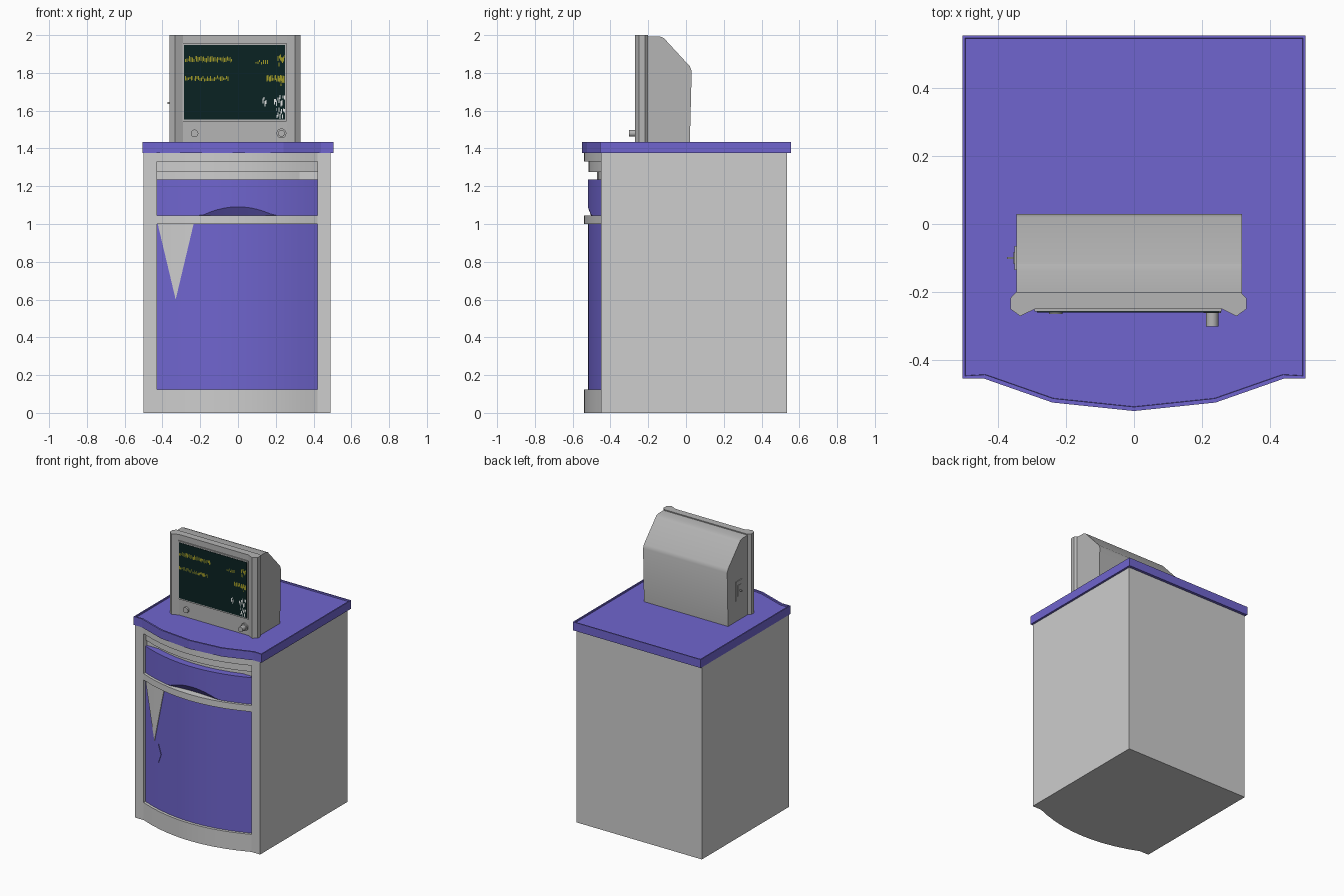
import bpy, bmesh, math, random
from mathutils import Matrix

if "Cube" in bpy.data.objects:
    bpy.data.objects.remove(bpy.data.objects["Cube"])

random.seed(4)


def mat(name, r, g, b):
    m = bpy.data.materials.new(name)
    m.diffuse_color = (r, g, b, 1)
    m.use_nodes = True
    m.node_tree.nodes["Principled BSDF"].inputs["Base Color"].default_value = m.diffuse_color
    return m


PURPLE = mat("purple", 0.16, 0.13, 0.62)
LIGHT = mat("light_grey", 0.61, 0.61, 0.61)
GREY = mat("monitor_grey", 0.46, 0.46, 0.46)
SCREEN = mat("dark_teal", 0.003, 0.016, 0.016)
YELLOW = mat("yellow", 0.35, 0.32, 0.02)
WHITE = mat("white", 0.85, 0.85, 0.85)
CX = -0.005  # cabinet centre line


def finish(bm, name, material, smooth=False):
    bmesh.ops.recalc_face_normals(bm, faces=bm.faces[:])
    me = bpy.data.meshes.new(name)
    bm.to_mesh(me)
    bm.free()
    me.materials.append(material)
    ob = bpy.data.objects.new(name, me)
    bpy.context.collection.objects.link(ob)
    if smooth:
        bpy.ops.object.select_all(action='DESELECT')
        ob.select_set(True)
        bpy.context.view_layer.objects.active = ob
        bpy.ops.object.shade_smooth_by_angle(angle=math.radians(25))
    return ob


def prism_mesh(pts, lo, hi, axis='z'):
    """Extrude a 2D outline along z (points are x,y) or along x (points are y,z)."""
    bm = bmesh.new()
    put = (lambda p, t: (p[0], p[1], t)) if axis == 'z' else (lambda p, t: (t, p[0], p[1]))
    a = [bm.verts.new(put(p, lo)) for p in pts]
    b = [bm.verts.new(put(p, hi)) for p in pts]
    bm.faces.new(a)
    top = bm.faces.new(b)
    for i in range(len(pts)):
        j = (i + 1) % len(pts)
        bm.faces.new((a[i], a[j], b[j], b[i]))
    bmesh.ops.recalc_face_normals(bm, faces=bm.faces[:])
    return bm, top


def prism(name, pts, lo, hi, material, axis='z', smooth=False):
    return finish(prism_mesh(pts, lo, hi, axis)[0], name, material, smooth)


def box(name, x0, x1, y0, y1, z0, z1, material):
    return prism(name, [(x0, y0), (x1, y0), (x1, y1), (x0, y1)], z0, z1, material)


def bow(x):
    """Depth of the bowed cabinet front."""
    return -0.54 + 0.09 * ((x - CX) / 0.425) ** 2


def slab(name, z0, z1, off, material):
    xs = [CX - 0.425 + 0.85 * i / 10 for i in range(11)]
    pts = [(x, bow(x) + off) for x in xs] + [(xs[-1], -0.40), (xs[0], -0.40)]
    return prism(name, pts, z0, z1, material, smooth=True)


def plate(name, cols, off, material):
    """Thin plate following the bow; cols are (x, z_low, z_high)."""
    bm = bmesh.new()
    rows = [[bm.verts.new((x, bow(x) + off + dy, z)) for dy, z in
             ((0, lo), (0, hi), (0.006, hi), (0.006, lo))] for x, lo, hi in cols]
    for a, b in zip(rows, rows[1:]):
        for k in range(4):
            bm.faces.new((a[k], a[(k + 1) % 4], b[(k + 1) % 4], b[k]))
    bm.faces.new(rows[0])
    bm.faces.new(rows[-1])
    bmesh.ops.remove_doubles(bm, verts=bm.verts[:], dist=1e-5)
    return finish(bm, name, material)


def cylinder(name, x, z, r, y0, y1, material):
    bm = bmesh.new()
    bmesh.ops.create_cone(bm, cap_ends=True, segments=20, radius1=r, radius2=r, depth=y1 - y0,
                          matrix=Matrix.Translation((x, (y0 + y1) / 2, z)) @ Matrix.Rotation(math.pi / 2, 4, 'X'))
    return finish(bm, name, material, True)


# Cabinet body, stiles and bowed rails
box("cabinet_body", -0.50, 0.49, -0.415, 0.535, 0, 1.38, LIGHT)
box("left_stile", -0.50, -0.43, -0.45, -0.41, 0, 1.38, LIGHT)
box("right_stile", 0.42, 0.49, -0.45, -0.41, 0, 1.38, LIGHT)
slab("bottom_rail", 0, 0.125, 0, LIGHT)
slab("middle_rail", 1.0, 1.045, 0, LIGHT)
slab("top_rail", 1.33, 1.38, 0, LIGHT)
slab("top_rail_step", 1.275, 1.33, 0.025, LIGHT)
slab("drawer_gap", 1.23, 1.28, 0.07, LIGHT)

# Door with tapered panel and diamond
slab("door", 0.12, 1.005, 0.02, PURPLE)
tri = []
for i in range(9):
    x = -0.425 + 0.19 * i / 8
    low = 1.0 - 0.4 * (1 - abs(x + 0.33) / 0.095)
    tri.append((x, low, 1.0))
plate("door_wedge", tri, 0.015, LIGHT)
plate("door_diamond", [(-0.315, 0.525, 0.525), (-0.29, 0.46, 0.59), (-0.265, 0.525, 0.525)], 0.016, PURPLE)

# Drawer front with arched finger scoop along its lower edge
bm = bmesh.new()
rows = []
for i in range(25):
    x = CX - 0.425 + 0.85 * i / 24
    rise = max(0, 0.046 * (1 - (x / 0.19) ** 2))
    f = bow(x) + 0.02
    rows.append([bm.verts.new(p) for p in (
        (x, -0.40, 1.235), (x, f, 1.235), (x, f, 1.045 + rise), (x, f + rise * 0.7, 1.045))])
for a, b in zip(rows, rows[1:]):
    for k in range(3):
        bm.faces.new((a[k], a[k + 1], b[k + 1], b[k]))
bmesh.ops.remove_doubles(bm, verts=bm.verts[:], dist=1e-5)
finish(bm, "drawer_front", PURPLE, True)

# Countertop with a shallow raised lip
half = [(0.505, -0.455), (0.44, -0.455), (0.24, -0.525)]
outline = half + [(0, -0.55)] + [(-x, y) for x, y in reversed(half)] + [(-0.505, 0.555), (0.505, 0.555)]
bm, top = prism_mesh(outline, 1.375, 1.435)
bmesh.ops.inset_individual(bm, faces=[top], thickness=0.012)
bmesh.ops.inset_individual(bm, faces=[top], thickness=0.001, depth=-0.01)
finish(bm, "countertop", PURPLE)

# Monitor shell: sloped rear body and front bezel with corner ridges
MX = -0.0165
body = [(-0.22, 1.42), (-0.22, 1.993), (-0.14, 1.993), (-0.118, 1.985),
        (0.02, 1.835), (0.03, 1.81), (0.02, 1.42)]
prism("monitor_body", body, -0.346, 0.318, GREY, axis='x', smooth=True)
side = [(0.33, -0.20), (0.347, -0.218), (0.347, -0.25), (0.318, -0.271), (0.275, -0.25)]
bezel = [(MX + x, y) for x, y in side] + [(MX - x, y) for x, y in reversed(side)]
prism("monitor_bezel", bezel, 1.42, 2.0, GREY)

# Screen surround and screen
box("screen_surround", -0.293, 0.258, -0.258, -0.245, 1.542, 1.958, GREY)
box("screen", -0.285, 0.25, -0.261, -0.25, 1.552, 1.948, SCREEN)


def flecks(name, areas, material):
    """Scattered small plates standing for the glowing screen image."""
    bm = bmesh.new()
    for x0, x1, z0, z1, n in areas:
        for i in range(n):
            x = x0 + (x1 - x0) * (i + 0.5) / n
            h = random.uniform(0.35, 0.9) * min(z1 - z0, 0.035)
            z = random.uniform(z0 + h / 2, z1 - h / 2)
            vs = [bm.verts.new((x + dx * 0.0025, -0.263, z + dz * h / 2))
                  for dx, dz in ((-1, -1), (1, -1), (1, 1), (-1, 1))]
            bm.faces.new(vs)
    ob = finish(bm, name, material)
    for p in ob.data.polygons:
        if p.normal.y > 0:
            p.flip()


flecks("screen_yellow_marks", [
    (-0.282, -0.03, 1.855, 1.89, 34), (-0.282, -0.05, 1.755, 1.785, 30),
    (0.09, 0.16, 1.845, 1.87, 7), (0.21, 0.247, 1.83, 1.90, 9),
    (0.15, 0.247, 1.755, 1.79, 15), (0.215, 0.247, 1.73, 1.79, 6)], YELLOW)
flecks("screen_white_marks", [
    (0.13, 0.15, 1.62, 1.68, 4), (0.19, 0.248, 1.62, 1.69, 10),
    (0.2, 0.248, 1.555, 1.62, 10)], WHITE)

# Knobs and the side switch
cylinder("right_knob_base", 0.23, 1.48, 0.026, -0.262, -0.24, GREY)
cylinder("right_knob", 0.23, 1.48, 0.018, -0.302, -0.25, GREY)
cylinder("left_button", -0.23, 1.48, 0.02, -0.264, -0.24, GREY)
box("switch_plate", -0.351, -0.34, -0.135, -0.065, 1.57, 1.71, GREY)
box("switch_inner", -0.354, -0.34, -0.118, -0.082, 1.60, 1.68, GREY)
box("switch_lever", -0.374, -0.34, -0.103, -0.097, 1.635, 1.645, GREY)
